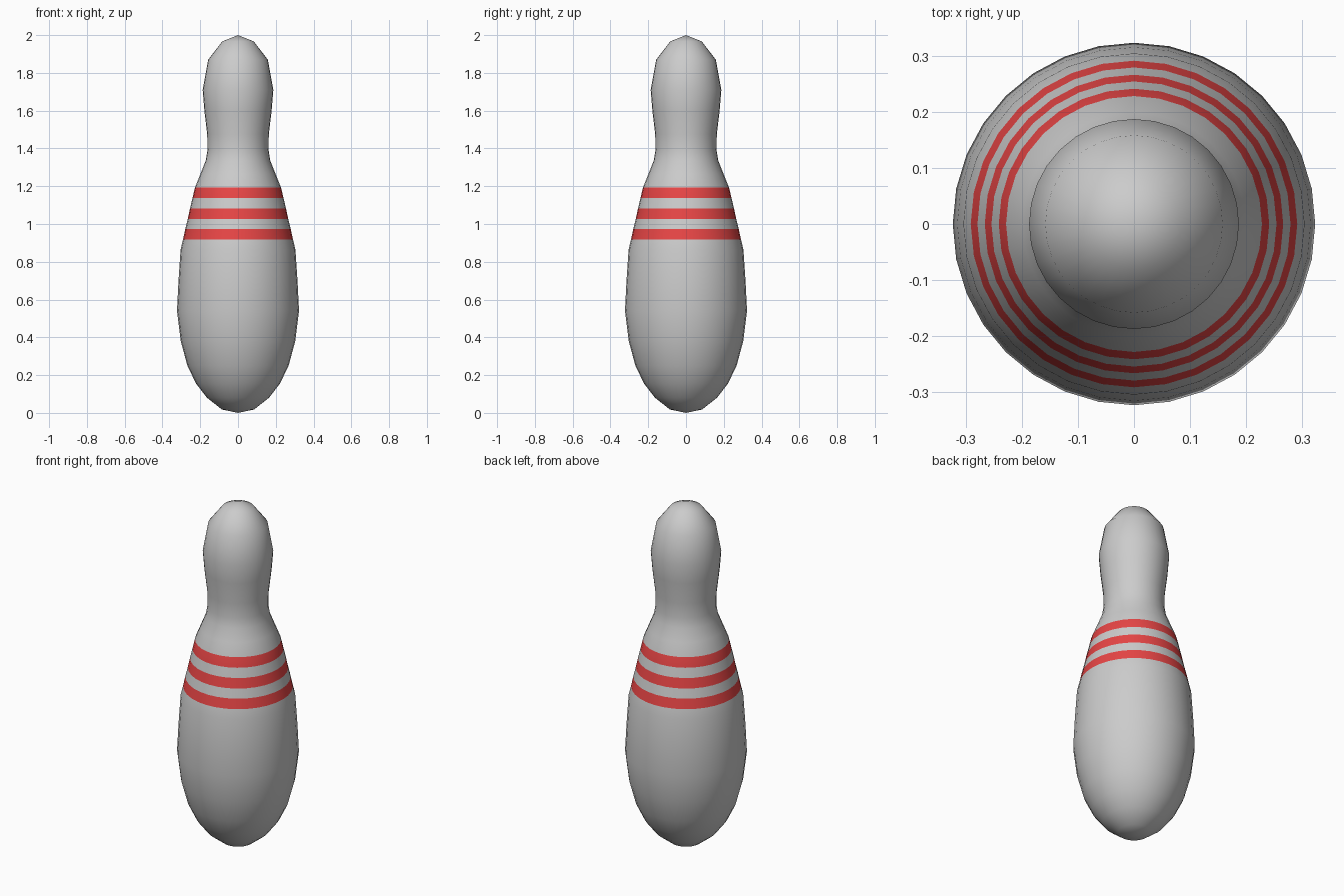
import bpy, bmesh, math

if "Cube" in bpy.data.objects:
    bpy.data.objects.remove(bpy.data.objects["Cube"])

SIDES = 32
# Lathe profile (radius, height), bottom to top
profile = [
    (0, 0), (0.085, 0.018), (0.164, 0.08), (0.222, 0.155), (0.268, 0.25),
    (0.303, 0.38), (0.323, 0.54), (0.315, 0.70), (0.304, 0.865),
    (0.291, 0.918), (0.279, 0.974), (0.266, 1.027), (0.254, 1.083),
    (0.241, 1.137), (0.228, 1.193), (0.199, 1.265), (0.171, 1.335),
    (0.162, 1.39), (0.163, 1.475), (0.178, 1.60), (0.187, 1.71),
    (0.158, 1.87), (0.083, 1.967), (0, 2.0),
]
stripes = [(0.918, 0.974), (1.027, 1.083), (1.137, 1.193)]

# Pin body, spun around z
bm = bmesh.new()
verts = [bm.verts.new((r, 0, z)) for r, z in profile]
edges = [bm.edges.new(pair) for pair in zip(verts, verts[1:])]
bmesh.ops.spin(bm, geom=verts + edges, cent=(0, 0, 0), axis=(0, 0, 1),
               angle=math.tau, steps=SIDES, use_merge=False)
bmesh.ops.remove_doubles(bm, verts=bm.verts, dist=1e-4)
bmesh.ops.recalc_face_normals(bm, faces=bm.faces)

# Red stripes are rings of the body itself
for face in bm.faces:
    face.smooth = True
    z = face.calc_center_median().z
    face.material_index = int(any(lo < z < hi for lo, hi in stripes))

mesh = bpy.data.meshes.new("pin_body")
bm.to_mesh(mesh)
bm.free()

for name, colour in (("body_grey", (0.8, 0.8, 0.8, 1)), ("stripe_red", (0.8, 0.06, 0.06, 1))):
    material = bpy.data.materials.new(name)
    material.diffuse_color = colour
    material.use_nodes = True
    material.node_tree.nodes["Principled BSDF"].inputs["Base Color"].default_value = material.diffuse_color
    mesh.materials.append(material)

pin = bpy.data.objects.new("pin_body", mesh)
bpy.context.collection.objects.link(pin)
